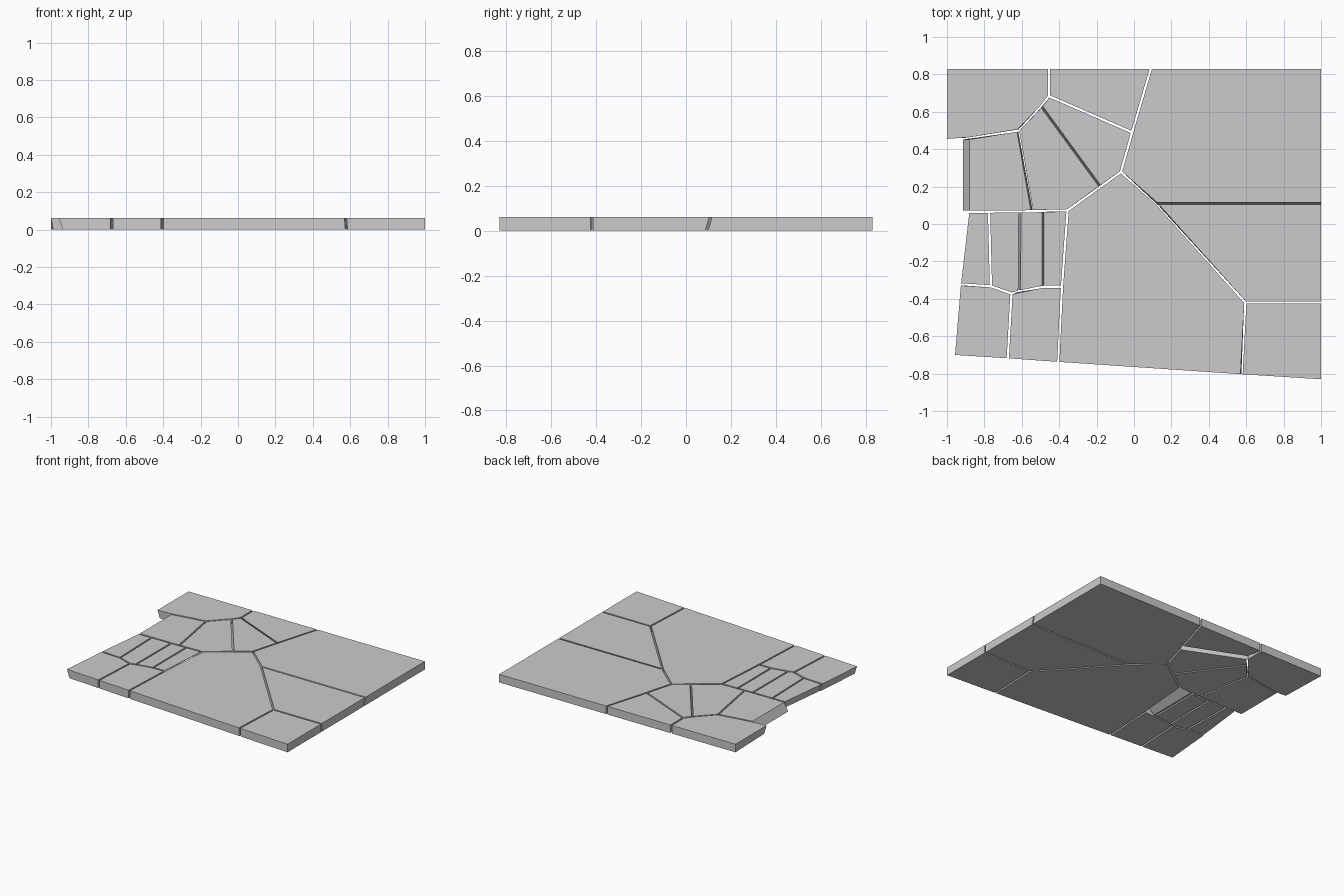
import bpy, bmesh
from mathutils import Vector
from collections import Counter

if "Cube" in bpy.data.objects:
    bpy.data.objects.remove(bpy.data.objects["Cube"])

THICK, GAP = 0.062, 0.006

# Shared crack corners seen from above
P = {k: Vector(v) for k, v in dict(
    nw=(-1, .83), n1=(-.455, .83), n2=(.09, .83), ne=(1, .83), e1=(1, .11), e2=(1, -.42),
    se=(1, -.83), s3=(.575, -.803), s2=(-.405, -.737), s1=(-.675, -.718), sw=(-.957, -.70),
    w1=(-.925, -.323), w2=(-.88, .066), w3=(-.88, .458), w4=(-1, .455),
    a=(-.455, .684), b=(-.01, .49), c=(-.07, .278), d=(.12, .11), e=(.595, -.42),
    f=(-.18, .20), g=(-.495, .63), h=(-.62, .50), i=(-.545, .068), j=(-.355, .073),
    k1=(-.775, .066), k2=(-.61, .067), k3=(-.485, .07),
    m1=(-.765, -.333), m2=(-.655, -.372), m3=(-.485, -.335), m4=(-.385, -.335),
    m5=(-.613, -.361)).items()}

# Lean of the cracks: how far each corner moves at the underside
LEAN = dict(e1=(0, -.018), d=(.006, -.015), g=(-.012, -.01), f=(-.012, -.01), i=(.01, 0), h=(.006, 0),
            k2=(-.012, 0), m5=(-.012, .003), k3=(.01, 0), m3=(.01, 0), s3=(.005, 0))

# Pieces: corners clockwise, plus extra lean for that piece only
PIECES = dict(
    corner_back_left=("nw n1 a g h w3 w4", dict(w4=(.012, .01))),
    back_middle=("n1 n2 b a", dict(a=(.02, .03), b=(.012, .04))),
    back_right=("n2 ne e1 d c b", {}),
    right_middle=("d e1 e2 e", {}),
    corner_front_right=("e e2 se s3", {}),
    centre=("c d e s3 s2 m4 j f", {}),
    wedge_upper=("a b c f g", {}),
    wedge_lower=("g f j k3 i h", {}),
    left_upper=("h i k2 k1 w2 w3", dict(w2=(-.035, 0), w3=(-.035, 0))),
    strip_1=("w2 k1 m1 w1", dict(w2=(.025, 0), w1=(.025, 0))),
    strip_2=("k1 k2 m5 m2 m1", {}),
    strip_3=("k2 i k3 m3 m5", {}),
    strip_4=("k3 j m4 m3", dict(j=(-.095, 0), m4=(-.066, 0))),
    corner_front_left=("w1 m1 m2 s1 sw", dict(w1=(.02, 0), sw=(.02, 0))),
    front_left=("m2 m5 m3 m4 s2 s1", {}))

edges = Counter()
for names, _ in PIECES.values():
    n = names.split()
    edges.update(frozenset((n[q - 1], n[q])) for q in range(len(n)))


def outline(n, lean):
    """Shrink only the edges shared with a neighbour, leaving open cracks."""
    pts = [P[q] + Vector(lean.get(q, (0, 0))) for q in n]
    out = []
    for q in range(len(n)):
        p, prev, nxt = pts[q], pts[q - 1], pts[(q + 1) % len(n)]
        d1, d2 = (p - prev).normalized(), (nxt - p).normalized()
        n1, n2 = Vector((d1.y, -d1.x)), Vector((d2.y, -d2.x))
        o1 = GAP if edges[frozenset((n[q - 1], n[q]))] > 1 else 0
        o2 = GAP if edges[frozenset((n[q], n[(q + 1) % len(n)]))] > 1 else 0
        det = n1.x * n2.y - n1.y * n2.x
        if abs(det) < .15:
            out.append(p + (n1 + n2).normalized() * max(o1, o2))
        else:
            out.append(p + Vector(((o1 * n2.y - o2 * n1.y) / det, (n1.x * o2 - n2.x * o1) / det)))
    return out


# Build every broken slab piece
for name, (names, extra) in PIECES.items():
    n = names.split()
    bm = bmesh.new()
    top = [bm.verts.new((p.x, p.y, THICK)) for p in outline(n, {})]
    low = [bm.verts.new((p.x, p.y, 0)) for p in outline(n, {**LEAN, **extra})]
    bm.faces.new(top)
    bm.faces.new(low[::-1])
    for q in range(len(n)):
        bm.faces.new((top[q - 1], top[q], low[q], low[q - 1]))
    bmesh.ops.recalc_face_normals(bm, faces=bm.faces)
    me = bpy.data.meshes.new("slab_" + name)
    bm.to_mesh(me)
    bm.free()
    bpy.context.collection.objects.link(bpy.data.objects.new("slab_" + name, me))
